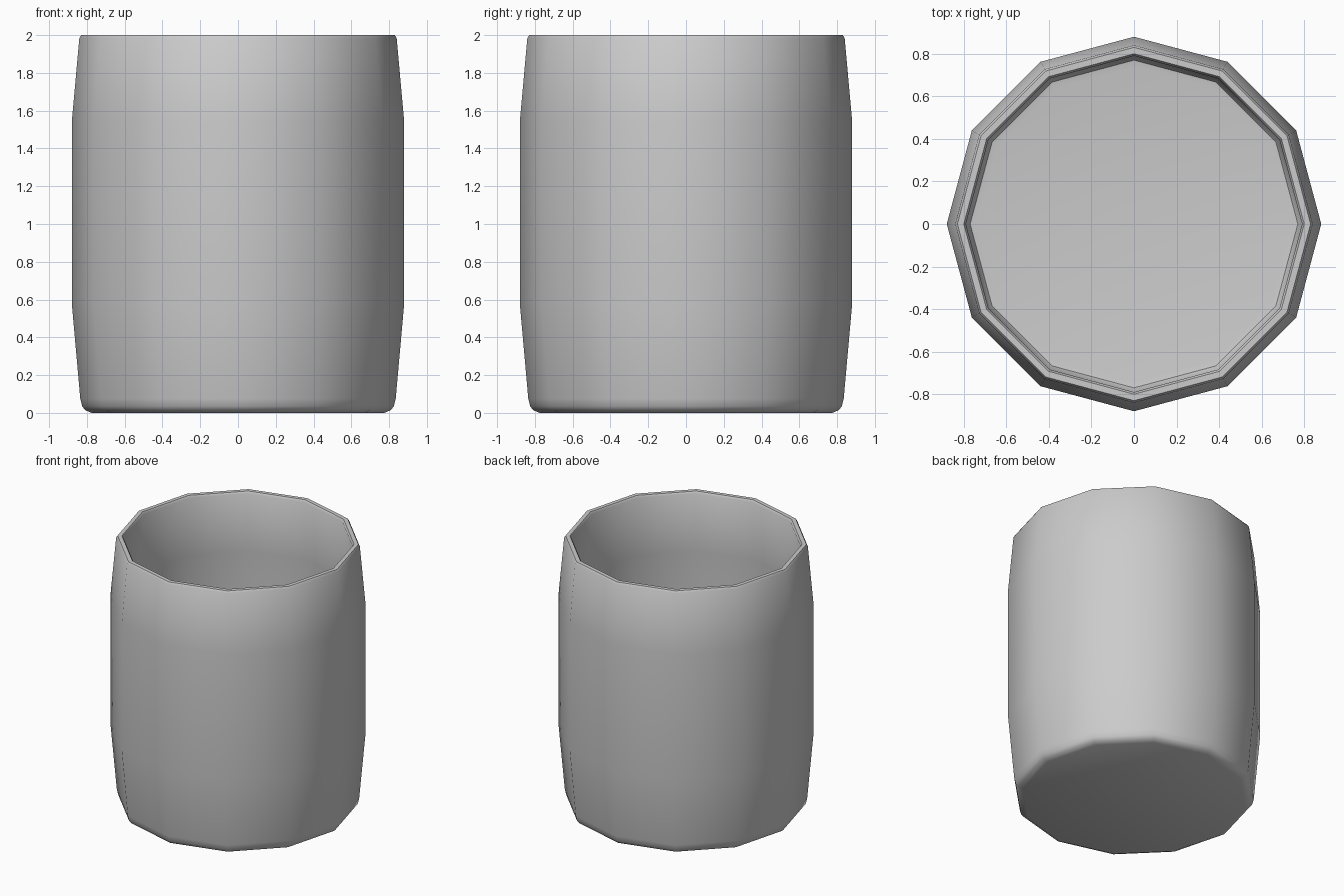
import bpy, bmesh
from math import cos, sin, pi, radians

if "Cube" in bpy.data.objects:
    bpy.data.objects.remove(bpy.data.objects["Cube"])

SIDES = 12

# Cup profile (radius, height): outside from base to rim, then down the inside
profile = [(0.775, 0.0), (0.81, 0.015), (0.825, 0.035), (0.835, 0.075),
           (0.88, 0.58), (0.88, 1.54), (0.84, 1.985), (0.83, 2.0),
           (0.80, 2.0), (0.79, 1.985), (0.83, 1.53), (0.83, 0.59),
           (0.79, 0.09), (0.77, 0.055), (0.74, 0.05)]

bm = bmesh.new()
rings = [[bm.verts.new((r * cos(2 * pi * i / SIDES), r * sin(2 * pi * i / SIDES), z))
          for i in range(SIDES)] for r, z in profile]

# Walls
for a, b in zip(rings, rings[1:]):
    for i in range(SIDES):
        j = (i + 1) % SIDES
        bm.faces.new((a[i], a[j], b[j], b[i]))

# Underside and inner floor
bm.faces.new(rings[0][::-1])
bm.faces.new(rings[-1])
bmesh.ops.recalc_face_normals(bm, faces=bm.faces)

mesh = bpy.data.meshes.new("cup_body")
bm.to_mesh(mesh)
bm.free()
cup = bpy.data.objects.new("cup_body", mesh)
bpy.context.collection.objects.link(cup)

# Smooth around the sides, crisp at the rim
bpy.context.view_layer.objects.active = cup
cup.select_set(True)
bpy.ops.object.shade_smooth_by_angle(angle=radians(40))
